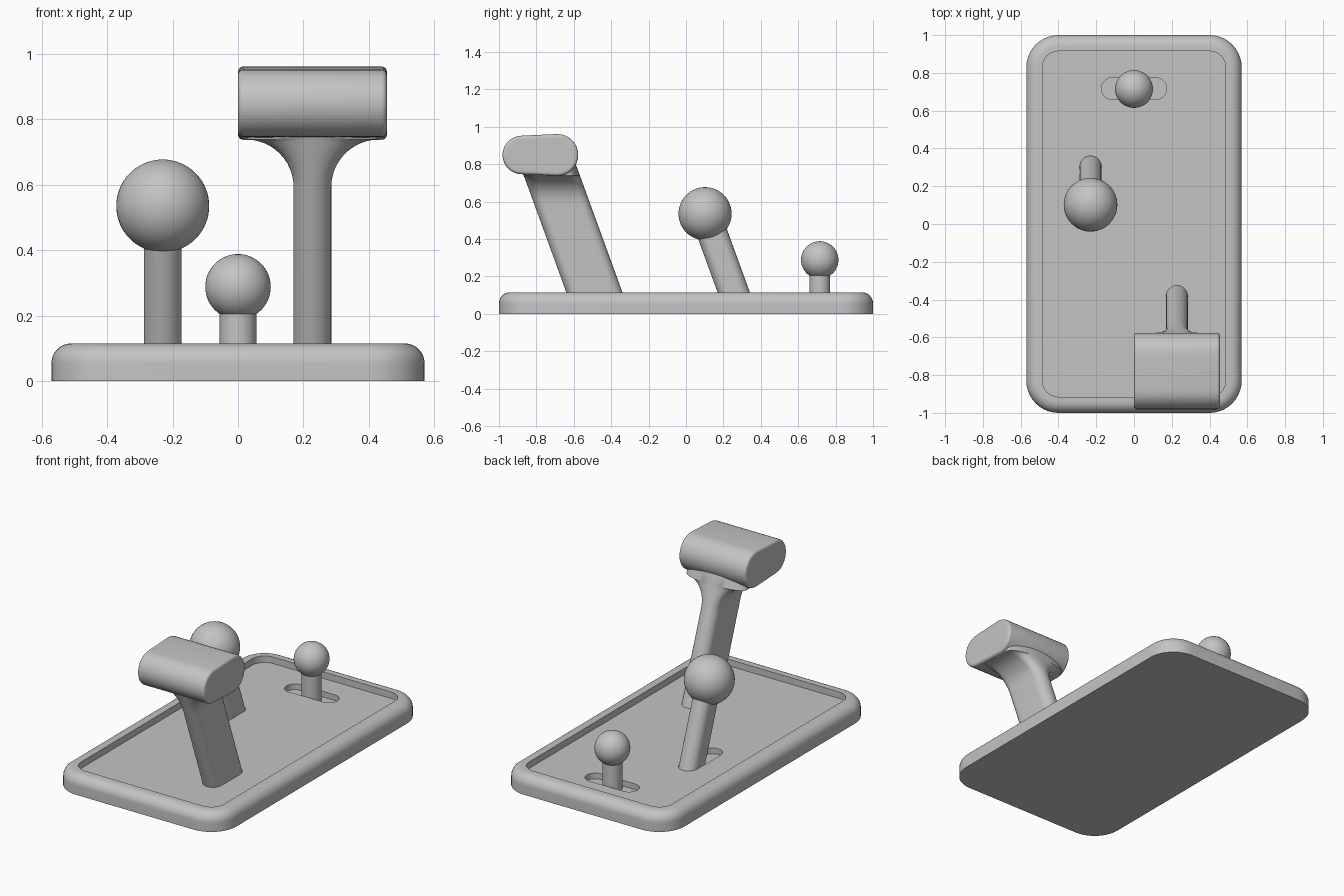
import bpy, bmesh
from math import sin, cos, pi, sqrt, radians
from mathutils import Vector

cube = bpy.data.objects.get("Cube")
if cube:
    bpy.data.objects.remove(cube, do_unlink=True)

grey = bpy.data.materials.new("plain grey")
grey.use_nodes = True
COLOUR = (0.55, 0.55, 0.55, 1)
grey.diffuse_color = COLOUR
grey.node_tree.nodes["Principled BSDF"].inputs["Base Color"].default_value = COLOUR

LEAN = 0.364     # forward shift per unit of height
DECK = 0.115     # top of the base rim
FLOOR = 0.075    # bottom of the shallow tray


def smooth(obj):
    bpy.ops.object.select_all(action="DESELECT")
    obj.select_set(True)
    bpy.context.view_layer.objects.active = obj
    bpy.ops.object.shade_smooth_by_angle(angle=radians(32))


def finish(name, bm):
    bmesh.ops.remove_doubles(bm, verts=bm.verts, dist=1e-5)
    bmesh.ops.recalc_face_normals(bm, faces=bm.faces)
    mesh = bpy.data.meshes.new(name)
    bm.to_mesh(mesh)
    bm.free()
    mesh.materials.append(grey)
    obj = bpy.data.objects.new(name, mesh)
    bpy.context.collection.objects.link(obj)
    smooth(obj)
    return obj


def loft(name, rings):
    """Skin a stack of equal closed rings and cap both ends."""
    bm = bmesh.new()
    rows = [[bm.verts.new(p) for p in ring] for ring in rings]
    n = len(rows[0])
    for a, b in zip(rows, rows[1:]):
        for i in range(n):
            j = (i + 1) % n
            bm.faces.new((a[i], a[j], b[j], b[i]))
    bm.faces.new(rows[0])
    bm.faces.new(rows[-1])
    return finish(name, bm)


def round_rect(cx, cy, z, hx, hy, rx, ry=None, steps=10):
    """Rounded rectangle with elliptical corners, at height z."""
    ry = ry or rx
    pts = []
    for k, (sx, sy) in enumerate(((1, 1), (-1, 1), (-1, -1), (1, -1))):
        for i in range(steps + 1):
            a = (k + i / steps) * pi / 2
            pts.append(Vector((cx + sx * (hx - rx) + rx * cos(a),
                               cy + sy * (hy - ry) + ry * sin(a), z)))
    return pts


def ball(name, centre, radius):
    bm = bmesh.new()
    bmesh.ops.create_uvsphere(bm, u_segments=48, v_segments=32, radius=radius)
    bmesh.ops.translate(bm, verts=bm.verts, vec=centre)
    return finish(name, bm)


# Base: rounded slab with filleted top edge and a sunken tray
FILLET = 0.06
profile = [(0, 0)]
for i in range(9):
    a = i / 8 * pi / 2
    profile.append((FILLET * (1 - cos(a)), DECK - FILLET + FILLET * sin(a)))
profile += [(0.085, DECK), (0.085, FLOOR)]
base = loft("base", [round_rect(0, 0, z, 0.57 - d, 1 - d, 0.17 - d) for d, z in profile])

# Slots cut into the tray floor
for name, x, y, hx, hy in (("rear_slot", 0, 0.717, 0.1725, 0.0575),
                           ("middle_slot", -0.23, 0.1875, 0.0575, 0.1725)):
    cutter = loft(name, [round_rect(x, y, z, hx, hy, 0.0575) for z in (0.04, 0.2)])
    cutter.hide_render = True
    mod = base.modifiers.new(name, "BOOLEAN")
    mod.operation = "DIFFERENCE"
    mod.solver = "EXACT"
    mod.object = cutter
    bpy.context.view_layer.objects.active = base
    bpy.ops.object.modifier_apply(modifier=mod.name)
    bpy.data.objects.remove(cutter, do_unlink=True)
smooth(base)

# Rear knob: upright round stem and small ball
loft("rear_stem", [round_rect(0, 0.715, z, 0.056, 0.056, 0.056) for z in (0.035, 0.28)])
ball("rear_ball", (0, 0.715, 0.288), 0.1)

# Middle knob: leaning oval stem and large ball
loft("middle_stem", [round_rect(-0.23, 0.255 - LEAN * (z - DECK), z, 0.0575, 0.0865, 0.0575)
                     for z in (0.035, 0.5)])
ball("middle_ball", (-0.23, 0.102, 0.535), 0.142)

# Front lever: leaning flat arm that flares into the grip
GRIP_X, FLARE, FLARE_Z = 0.2275, 0.145, 0.593
heights = [0.06] + [FLARE_Z + FLARE * sin(i / 12 * pi / 2) for i in range(13)] + [0.8]
arm = []
for z in heights:
    t = min(max(z - FLARE_Z, 0), FLARE)
    half = 0.0575 + FLARE - sqrt(FLARE ** 2 - t ** 2)
    arm.append(round_rect(GRIP_X, -0.49 - LEAN * (z - DECK), z, half, 0.15, half, 0.0575))
loft("front_lever_arm", arm)


# Grip: sideways oval bar with softened ends
def grip_ring(x, inset):
    pts = []
    for cy, r, start in ((-0.688, 0.112, -pi / 2), (-0.878, 0.103, pi / 2)):
        for i in range(17):
            a = start + i / 16 * pi
            pts.append(Vector((x, cy + (r - inset) * cos(a), 0.849 + (r - inset) * sin(a))))
    return pts


SOFT = 0.016
end = [(0.2275, 0.024)]
for i in range(6):
    a = i / 5 * pi / 2
    end.append((0.2275 - SOFT * (1 - cos(a)), SOFT * (1 - sin(a))))
rings = [grip_ring(GRIP_X - h, d) for h, d in end]
rings += [grip_ring(GRIP_X + h, d) for h, d in reversed(end)]
loft("front_lever_grip", rings)
